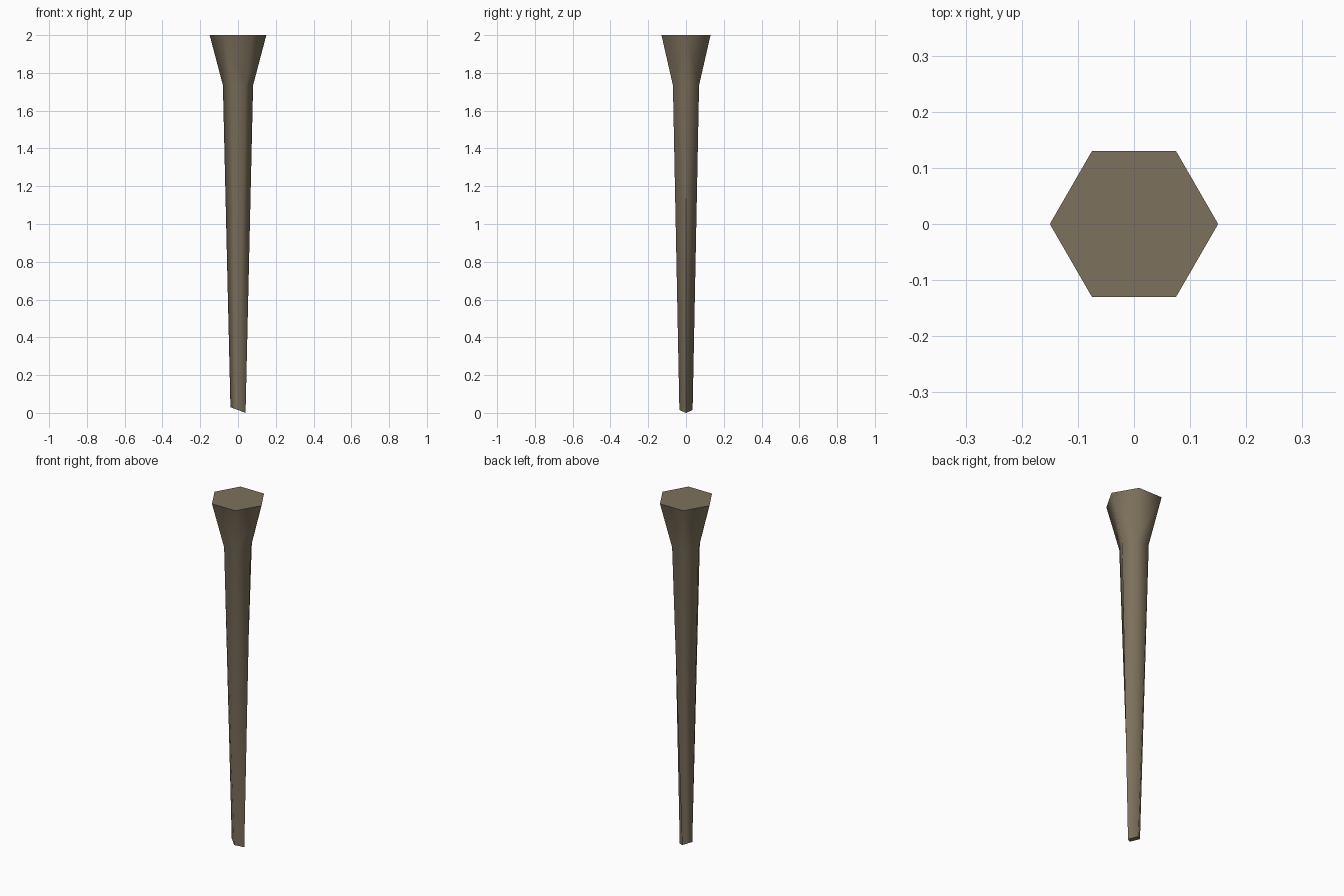
import bpy, bmesh, math

if "Cube" in bpy.data.objects:
    bpy.data.objects.remove(bpy.data.objects["Cube"])

wood = bpy.data.materials.new("weathered brown")
wood.diffuse_color = (0.205, 0.165, 0.107, 1)
wood.use_nodes = True
wood.node_tree.nodes["Principled BSDF"].inputs["Base Color"].default_value = wood.diffuse_color

bm = bmesh.new()


def hexagon(radius, z):
    return [bm.verts.new((radius * math.cos(i * math.pi / 3),
                          radius * math.sin(i * math.pi / 3), z)) for i in range(6)]


# Rings: flared head, neck, and the slanted four-sided tip
head = hexagon(0.15, 2.0)
neck = hexagon(0.08, 1.735)
tip = [bm.verts.new(p) for p in
       ((0.04, 0, 0), (0, 0.035, 0.015), (-0.04, 0, 0.03), (0, -0.035, 0.015))]

# End caps
bm.faces.new(head)
bm.faces.new(tip[::-1])

# Flared head sides, split along alternating diagonals
for i in range(6):
    j = (i + 1) % 6
    if i in (0, 2, 4):
        bm.faces.new((neck[i], neck[j], head[i]))
        bm.faces.new((neck[j], head[j], head[i]))
    else:
        bm.faces.new((neck[i], neck[j], head[j]))
        bm.faces.new((neck[i], head[j], head[i]))

# Shaft: six facets narrow to tip corners, four facets fan out to tip edges
for i, t in enumerate((1, 1, 2, 2, 3, 3)):
    bm.faces.new((neck[(i + 1) % 6], neck[i], tip[t]))
for n, t in ((0, 0), (2, 1), (4, 2), (0, 3)):
    bm.faces.new((neck[n], tip[t], tip[(t + 1) % 4]))

bmesh.ops.recalc_face_normals(bm, faces=bm.faces)
mesh = bpy.data.meshes.new("stake")
bm.to_mesh(mesh)
bm.free()
mesh.materials.append(wood)
stake = bpy.data.objects.new("tapered_stake", mesh)
bpy.context.collection.objects.link(stake)

# Soft sides with crisp end caps
bpy.context.view_layer.objects.active = stake
stake.select_set(True)
bpy.ops.object.shade_smooth_by_angle(angle=math.radians(65))
